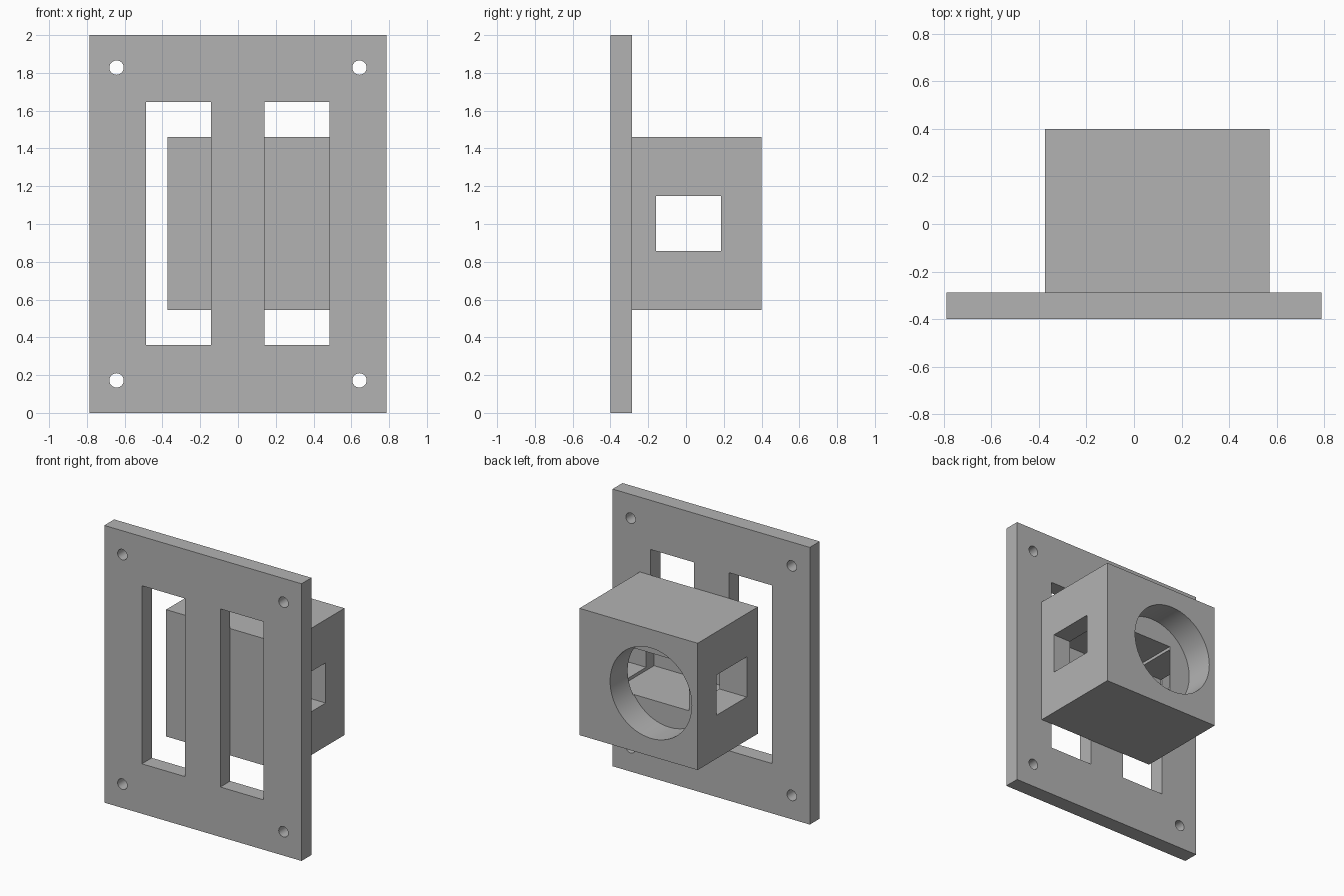
import bpy
import math

default = bpy.data.objects.get("Cube")
if default:
    bpy.data.objects.remove(default, do_unlink=True)

grey = bpy.data.materials.new("plain grey")
grey.use_nodes = True
color = (0.45, 0.45, 0.45, 1)
grey.diffuse_color = color
grey.node_tree.nodes["Principled BSDF"].inputs["Base Color"].default_value = color


def block(name, x, y, z):
    """Box spanning three (low, high) ranges."""
    spans = (x, y, z)
    bpy.ops.mesh.primitive_cube_add(size=1, location=[(a + b) / 2 for a, b in spans])
    ob = bpy.context.object
    ob.name = name
    ob.scale = [b - a for a, b in spans]
    bpy.ops.object.transform_apply(location=True, rotation=True, scale=True)
    ob.data.materials.append(grey)
    return ob


def drill(name, radius, x, y, z, sides):
    """Round cutter running along y between a (low, high) range."""
    bpy.ops.mesh.primitive_cylinder_add(
        vertices=sides, radius=radius, depth=y[1] - y[0],
        location=(x, sum(y) / 2, z), rotation=(math.pi / 2, 0, 0))
    ob = bpy.context.object
    ob.name = name
    bpy.ops.object.transform_apply(location=True, rotation=True, scale=True)
    ob.data.materials.append(grey)
    return ob


def cut(target, cutters):
    """Subtract the cutters in turn, then drop them."""
    bpy.ops.object.select_all(action="DESELECT")
    bpy.context.view_layer.objects.active = target
    target.select_set(True)
    for c in cutters:
        c.hide_render = True
        mod = target.modifiers.new("cut", "BOOLEAN")
        mod.operation = "DIFFERENCE"
        mod.solver = "EXACT"
        mod.object = c
        bpy.ops.object.modifier_apply(modifier=mod.name)
        bpy.data.objects.remove(c, do_unlink=True)
    bpy.ops.object.shade_smooth_by_angle(angle=math.radians(30))


# Mounting plate with two tall slots and four screw holes
through = (-0.6, 0)
plate = block("mounting_plate", (-0.787, 0.787), (-0.4, -0.287), (0, 2))
cutters = [block("slot_cutter", (x, x + 0.345), through, (0.36, 1.645))
           for x in (-0.487, 0.139)]
for x in (-0.643, 0.643):
    for z in (0.172, 1.828):
        cutters.append(drill("screw_cutter", 0.038, x, through, z, 32))
cut(plate, cutters)

# Housing behind the plate: round recess, inner chamber, side windows
housing = block("housing", (-0.373, 0.57), (-0.287, 0.4), (0.545, 1.46))
cut(housing, [
    drill("recess_cutter", 0.326, 0, (0.19, 0.6), 1, 64),
    block("chamber_cutter", (-0.155, 0.43), (-0.25, 0.2), (0.835, 1.17)),
    block("window_cutter", (-0.6, 0.8), (-0.16, 0.185), (0.858, 1.148)),
])
